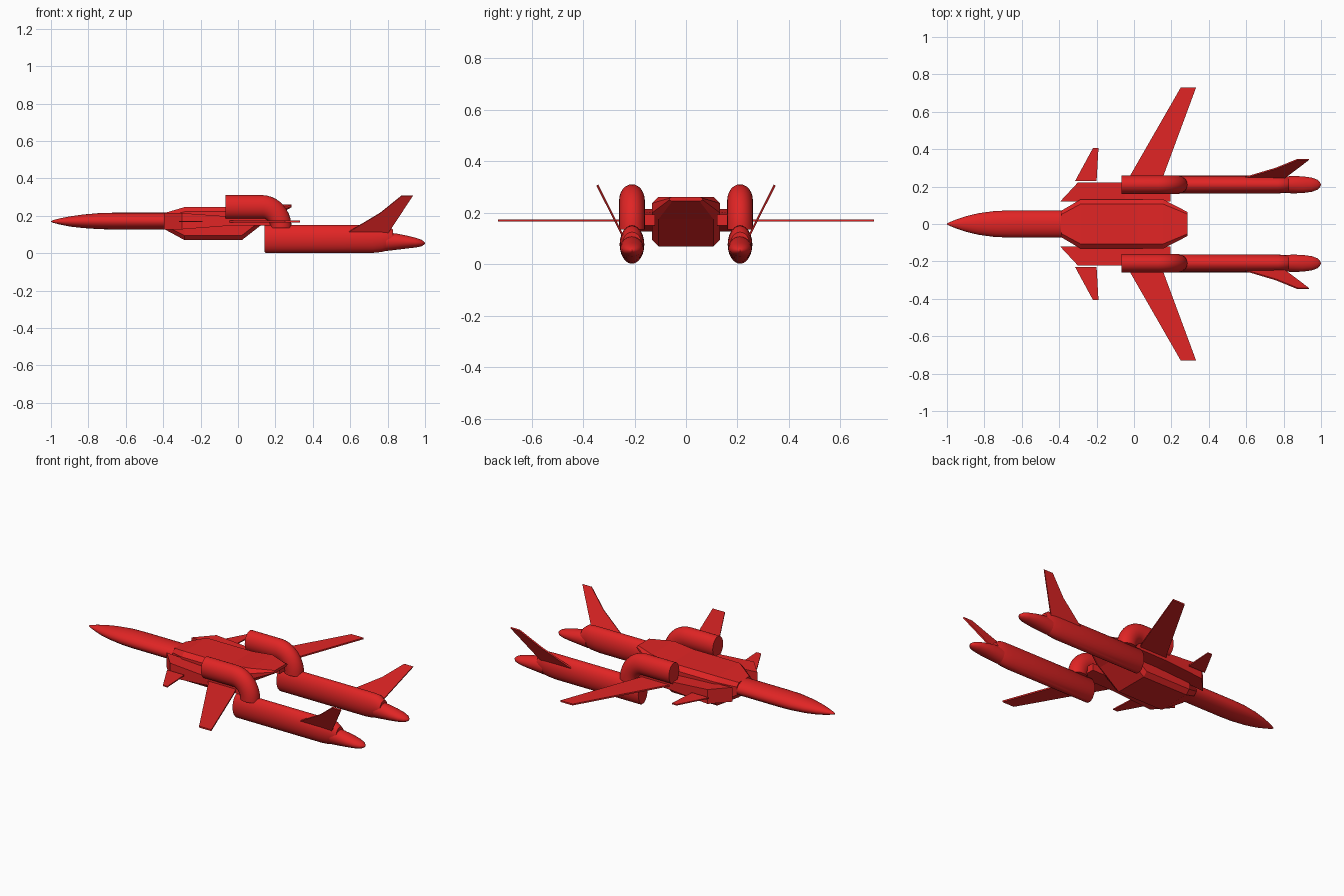
import bpy, bmesh, math
from mathutils import Vector

if "Cube" in bpy.data.objects:
    bpy.data.objects.remove(bpy.data.objects["Cube"])

red = bpy.data.materials.new("red_paint")
red.diffuse_color = (0.75, 0.018, 0.018, 1)
red.use_nodes = True
red.node_tree.nodes["Principled BSDF"].inputs["Base Color"].default_value = red.diffuse_color


def finish(name, bm, smooth=True):
    bmesh.ops.recalc_face_normals(bm, faces=bm.faces)
    me = bpy.data.meshes.new(name)
    bm.to_mesh(me)
    bm.free()
    ob = bpy.data.objects.new(name, me)
    bpy.context.collection.objects.link(ob)
    me.materials.append(red)
    if smooth:
        bpy.ops.object.select_all(action='DESELECT')
        ob.select_set(True)
        bpy.context.view_layer.objects.active = ob
        bpy.ops.object.shade_smooth_by_angle(angle=math.radians(35))
    return ob


def loft(name, rings, smooth=True):
    bm = bmesh.new()
    loops = [[bm.verts.new(p) for p in r] for r in rings]
    n = len(loops[0])
    for a, b in zip(loops, loops[1:]):
        for i in range(n):
            j = (i + 1) % n
            bm.faces.new((a[i], a[j], b[j], b[i]))
    bm.faces.new(loops[0])
    bm.faces.new(loops[-1])
    return finish(name, bm, smooth)


def ellipse(x, y, z, ry, rz, n=24, tilt=0.0):
    # cross-section facing along x, tilted about the y axis
    out = []
    for k in range(n):
        a = 2 * math.pi * k / n
        h = rz * math.sin(a)
        out.append((x + h * math.sin(tilt), y + ry * math.cos(a), z + h * math.cos(tilt)))
    return out


def chamfered(x, w, z0, z1, c):
    # eight-sided box section with cut corners
    c2 = min(c, (z1 - z0) * 0.3)
    return [(x, w, z0 + c2), (x, w, z1 - c2), (x, w - c, z1), (x, c - w, z1),
            (x, -w, z1 - c2), (x, -w, z0 + c2), (x, c - w, z0), (x, w - c, z0)]


def plate(name, outline, thick):
    # thin surface: outline points with thickness offset along its normal
    pts = [Vector(p) for p in outline]
    nrm = (pts[1] - pts[0]).cross(pts[2] - pts[0]).normalized() * thick / 2
    return loft(name, [[p + nrm for p in pts], [p - nrm for p in pts]], False)


# Long pointed nose and forward fuselage
nose = [(-1, .002, .170, .002), (-.985, .010, .170, .008), (-.95, .024, .170, .017), (-.9, .041, .170, .027),
        (-.83, .058, .171, .036), (-.74, .070, .172, .043), (-.66, .072, .172, .045),
        (-.36, .072, .172, .045)]
loft("nose_fuselage", [ellipse(x, 0, z, ry, rz) for x, ry, z, rz in nose])

# Angular centre body with wedge tail
body = [(-.39, .07, .127, .216, .02), (-.285, .132, .07, .247, .025), (.02, .132, .07, .247, .025),
        (.155, .132, .175, .262, .025), (.285, .065, .245, .262, .012)]
loft("centre_body", [chamfered(*s) for s in body], False)

for s, side in ((1, "left"), (-1, "right")):
    # Side sponson, tall at the front and thin at the rear
    ring = [[(x, s * y, z) for x, y, z in
             ((xa, .12, z0), (xb, .222, z0), (xb, .222, z1), (xa, .12, z1))]
            for xa, xb, z0, z1 in ((-.395, -.30, .128, .215), (-.05, -.05, .147, .197), (.195, .195, .15, .193))]
    loft(side + "_sponson", ring, False)

    # Canard and swept main wing
    plate(side + "_canard", [(-.315, s * .23, .17), (-.22, s * .405, .17),
                             (-.19, s * .405, .17), (-.20, s * .23, .17)], .007)
    plate(side + "_wing", [(-.06, s * .20, .17), (-.02, s * .26, .17), (.25, s * .73, .17),
                           (.332, s * .73, .17), (.158, s * .26, .17), (.13, s * .20, .17)], .009)

    # Upper engine tube bending down into the rear boom
    y = s * .21
    rings = [ellipse(-.067, y, .248, .05, .063), ellipse(.13, y, .248, .05, .063)]
    for k in range(1, 11):
        a = math.pi / 2 * k / 10
        rings.append(ellipse(.13 + .1 * math.sin(a), y, .135 + .113 * math.cos(a),
                             .05, .063 - .007 * k / 10, tilt=a))
    loft(side + "_engine_elbow", rings)

    # Rear boom
    loft(side + "_boom", [ellipse(.142, y, .077, .045, .070), ellipse(.148, y, .077, .048, .075),
                          ellipse(.72, y, .077, .048, .075), ellipse(.77, y, .079, .047, .072),
                          ellipse(.80, y, .082, .044, .066), ellipse(.83, y, .075, .038, .05)])

    # Flattened tail cone
    tail = [(.79, .062, .044, .050), (.85, .062, .046, .043), (.90, .060, .045, .035),
            (.95, .057, .038, .026), (.98, .055, .027, .018), (.995, .054, .012, .008), (1, .054, .002, .002)]
    loft(side + "_tail_cone", [ellipse(x, y, z, ry, rz) for x, z, ry, rz in tail])

    # Outward-canted tail fin
    plate(side + "_tail_fin", [(.575, s * .243, .105), (.76, s * .298, .215), (.875, s * .345, .308),
                               (.935, s * .345, .308), (.80, s * .243, .105)], .008)
